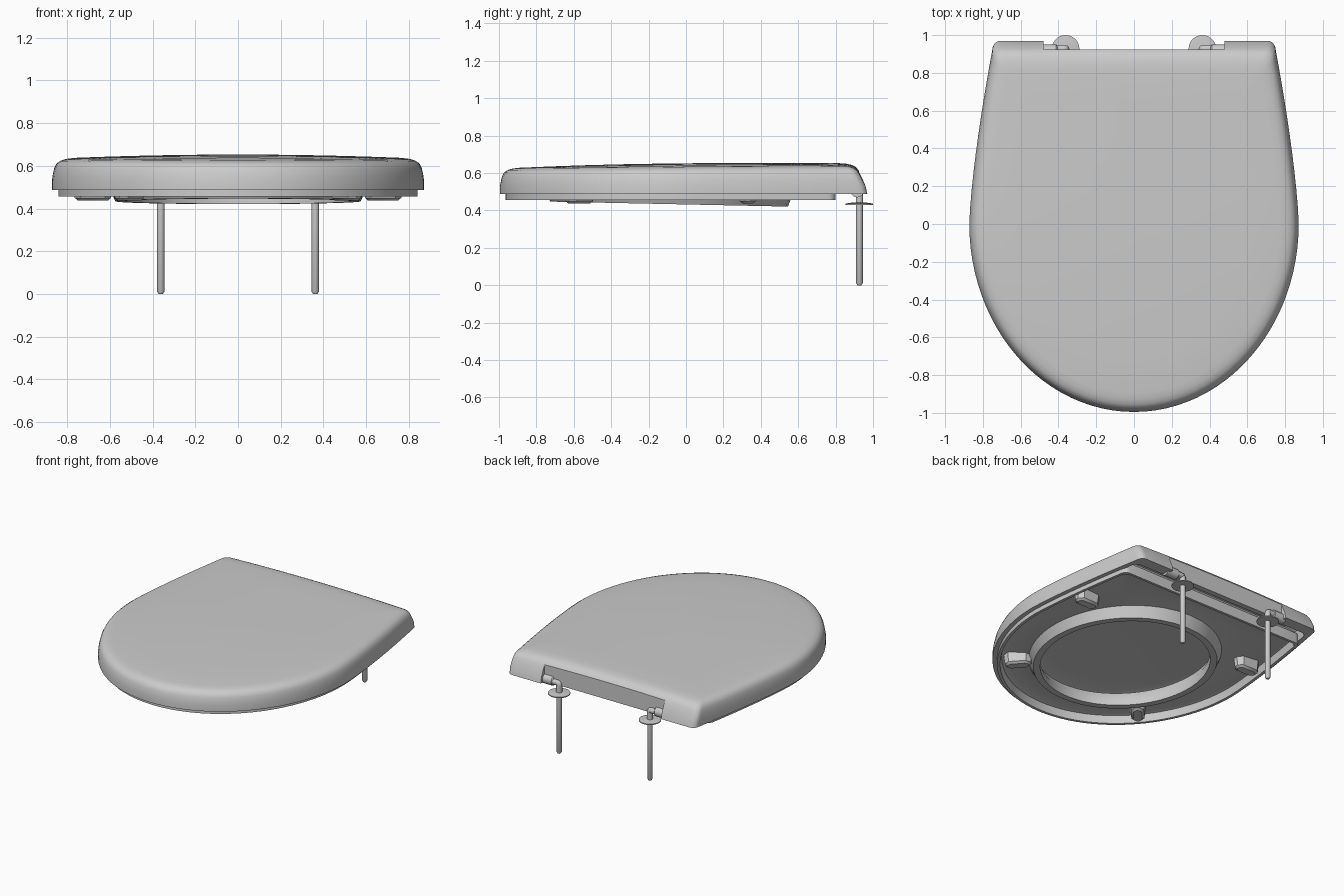
import bpy
import bmesh
from math import sin, cos, pi, atan2
from mathutils import Vector, Matrix

cube = bpy.data.objects.get("Cube")
if cube:
    bpy.data.objects.remove(cube, do_unlink=True)

plastic = bpy.data.materials.new("light grey plastic")
plastic.use_nodes = True
GREY = (0.6, 0.6, 0.6, 1)
plastic.diffuse_color = GREY
plastic.node_tree.nodes["Principled BSDF"].inputs["Base Color"].default_value = GREY


def finish(obj, angle=35):
    bpy.ops.object.select_all(action="DESELECT")
    obj.select_set(True)
    bpy.context.view_layer.objects.active = obj
    bpy.ops.object.shade_smooth_by_angle(angle=angle * pi / 180)


def loft(name, rings, loop=False, smooth=True):
    """Skin a stack of equal-length rings; cap the ends unless it loops."""
    bm = bmesh.new()
    rows = [[bm.verts.new(p) for p in ring] for ring in rings]
    n = len(rows[0])
    pairs = list(zip(rows, rows[1:]))
    if loop:
        pairs.append((rows[-1], rows[0]))
    else:
        bm.faces.new(rows[0])
        bm.faces.new(rows[-1])
    for a, b in pairs:
        for i in range(n):
            j = (i + 1) % n
            bm.faces.new((a[i], a[j], b[j], b[i]))
    bmesh.ops.recalc_face_normals(bm, faces=bm.faces)
    mesh = bpy.data.meshes.new(name)
    bm.to_mesh(mesh)
    bm.free()
    mesh.materials.append(plastic)
    obj = bpy.data.objects.new(name, mesh)
    bpy.context.collection.objects.link(obj)
    if smooth:
        finish(obj)
    return obj


def half_width(y):
    return 0.872 - 0.127 * (max(y, 0) / 0.95) ** 1.4


def outline(inset, back_inset):
    """D-shaped plan: elliptical front, tapering sides, rounded back corners."""
    back, r = 0.972 - back_inset, 0.045
    half = []
    for i in range(25):
        t = -pi / 2 + i * pi / 48
        half.append(((0.872 - inset) * cos(t), (0.995 - inset) * sin(t)))
    for i in range(1, 11):
        y = (back - r) * i / 10
        half.append((half_width(y) - inset, y))
    cx, cy = half[-1][0] - r, back - r
    for i in range(1, 6):
        t = i * pi / 10
        half.append((cx + r * cos(t), cy + r * sin(t)))
    for i in range(1, 6):
        half.append((cx * (1 - i / 5), back))
    return half + [(-x, y) for x, y in half[-2:0:-1]]


def top_z(x, y):
    return 0.653 - 0.02 * (x / 0.87) ** 2 - 0.03 * (max(0.2 - y, 0) / 1.2) ** 2


def level(pts, z):
    return [(x, y, z) for x, y in pts]


def dome(pts, drop, scale=1):
    return [(x * scale, y * scale, top_z(x * scale, y * scale) - drop) for x, y in pts]


# Lid: hollow shell, listed from the underside centre round to the top centre
under = outline(0.1, 0.14)
crown = outline(0.1, 0.16)
lid = loft("lid", [
    *[dome(under, 0.03, s) for s in (0.1, 0.4, 0.7, 1)],
    level(outline(0.045, 0.09), 0.565),
    level(outline(0.035, 0.085), 0.487),
    level(outline(0.0, 0.002), 0.487),
    level(outline(0.0, 0.012), 0.53),
    dome(outline(0.005, 0.033), 0.068),
    dome(outline(0.011, 0.046), 0.043),
    dome(outline(0.022, 0.062), 0.022),
    dome(outline(0.04, 0.085), 0.01),
    dome(outline(0.065, 0.115), 0.003),
    *[dome(crown, 0, s) for s in (1, 0.8, 0.6, 0.4, 0.1)],
], smooth=False)

# Hinge recess along the back of the lid
bpy.ops.mesh.primitive_cube_add(size=1, location=(0, 1.025, 0.55))
cutter = bpy.context.object
cutter.name = "hinge_recess_cutter"
cutter.scale = (0.96, 0.2, 0.6)
cutter.hide_render = True
cutter.data.materials.append(plastic)
bpy.context.view_layer.update()
cut = lid.modifiers.new("hinge recess", "BOOLEAN")
cut.operation = "DIFFERENCE"
cut.solver = "EXACT"
cut.object = cutter
bpy.context.view_layer.objects.active = lid
bpy.ops.object.modifier_apply(modifier=cut.name)
bpy.data.objects.remove(cutter, do_unlink=True)
finish(lid)

# Seat ring: hollow underneath, with a sloping lip around the opening
HOLE_Y, HOLE_A, HOLE_B = -0.09, 0.53, 0.59
plan = outline(0.03, 0.172)


def hole(grow):
    pts = []
    for x, y in plan:
        t = atan2((y - HOLE_Y) / HOLE_B, x / HOLE_A)
        pts.append(((HOLE_A + grow) * cos(t), HOLE_Y + (HOLE_B + grow) * sin(t)))
    return pts


def lip(grow):
    return [(x, y, 0.432 - 0.021 * y) for x, y in hole(grow)]


loft("seat", [
    level(plan, 0.457),
    level(plan, 0.53),
    level(outline(0.06, 0.2), 0.565),
    level(hole(0.09), 0.575),
    level(hole(0.03), 0.55),
    level(hole(0.0), 0.49),
    lip(0.0),
    lip(0.045),
    level(hole(0.075), 0.5),
    level(outline(0.1, 0.24), 0.52),
    level(outline(0.06, 0.2), 0.51),
    level(outline(0.05, 0.19), 0.457),
], loop=True)


# Bumpers: tapered pads under the seat
def pad(length, width, z, turn, cx, cy):
    a, b, c = length / 2, width / 2, width / 3
    pts = [(a, c / 2), (a - c, b), (c - a, b), (-a, c / 2)]
    pts += [(-x, -y) for x, y in pts]
    rot = Matrix.Rotation(turn, 3, "Z")
    return [rot @ Vector((x, y, 0)) + Vector((cx, cy, z)) for x, y in pts]


for side, label in ((1, "left"), (-1, "right")):
    for where, x, y, turn in (("front", 0.51, -0.57, -0.85), ("rear", 0.68, 0.33, 0.0)):
        place = (side * turn, side * x, y)
        loft(f"{where}_{label}_bumper", [
            pad(0.19, 0.1, 0.53, *place),
            pad(0.17, 0.085, 0.45, *place),
            pad(0.14, 0.055, 0.437, *place),
        ])


# Hinges: turned pins and washers, elbows and barrels
def turned(name, profile, x, y, sides=24):
    return loft(name, [[(x + r * cos(2 * pi * i / sides), y + r * sin(2 * pi * i / sides), z)
                        for i in range(sides)] for r, z in profile])


for side, label in ((1, "left"), (-1, "right")):
    x, y = side * 0.362, 0.927
    turned(f"{label}_hinge_pin", [(0.01, 0), (0.018, 0.012), (0.018, 0.44)], x, y, 16)
    turned(f"{label}_hinge_washer", [(0.073, 0.43), (0.073, 0.437), (0.03, 0.443)], x, y, 32)

    curve = bpy.data.curves.new(f"{label}_hinge_elbow", "CURVE")
    curve.dimensions = "3D"
    curve.bevel_depth = 0.02
    curve.bevel_resolution = 3
    curve.use_fill_caps = True
    spline = curve.splines.new("NURBS")
    path = ((0.362, 0.44), (0.362, 0.475), (0.362, 0.505), (0.39, 0.505), (0.42, 0.505))
    spline.points.add(len(path) - 1)
    for point, (px, pz) in zip(spline.points, path):
        point.co = (side * px, y, pz, 1)
    spline.use_endpoint_u = True
    spline.order_u = 3
    curve.materials.append(plastic)
    elbow = bpy.data.objects.new(f"{label}_hinge_elbow", curve)
    bpy.context.collection.objects.link(elbow)

    loft(f"{label}_hinge_barrel", [
        [(side * px, 0.915 + r * cos(i * pi / 10), 0.505 + r * sin(i * pi / 10)) for i in range(20)]
        for px, r in ((0.405, 0.028), (0.412, 0.035), (0.5, 0.035))])
